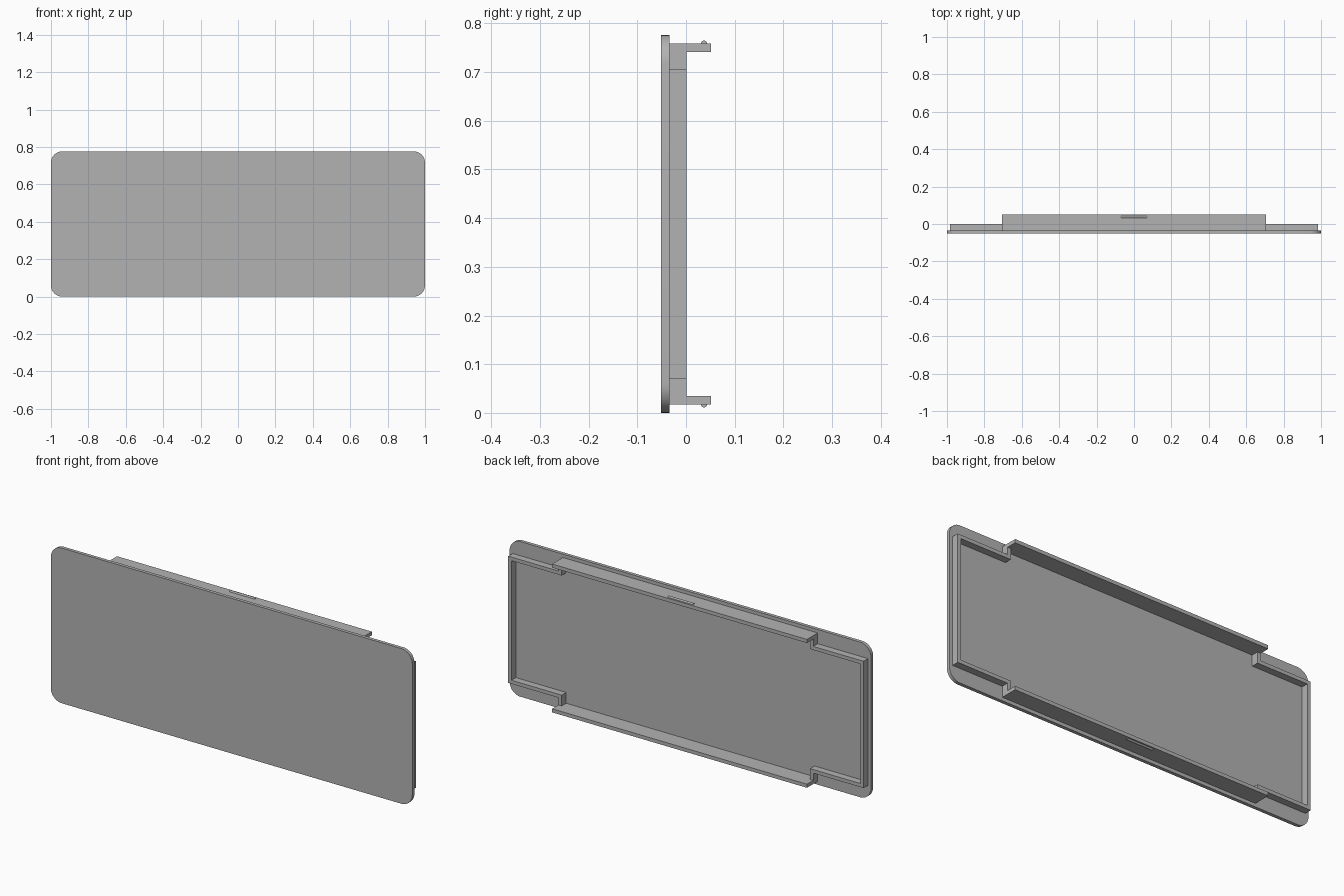
import bpy, bmesh, math

cube = bpy.data.objects.get("Cube")
if cube:
    bpy.data.objects.remove(cube, do_unlink=True)

grey = bpy.data.materials.new("plain grey")
grey.use_nodes = True
colour = (0.45, 0.45, 0.45, 1)
grey.diffuse_color = colour
grey.node_tree.nodes["Principled BSDF"].inputs["Base Color"].default_value = colour

HEIGHT, MID = 0.776, 0.388          # panel height and its centre line
Y_FRONT, Y_PANEL, Y_RIM, Y_LIP = -0.051, -0.034, 0.001, 0.051
WALL = 0.018
SIDE_X, SIDE_Z = 0.983, 0.317       # half size of the rim's wide part
LIP_X, LIP_Z = 0.705, 0.371         # half size of the rim's tall part


def finish(name, bm, smooth=False):
    bmesh.ops.recalc_face_normals(bm, faces=bm.faces)
    mesh = bpy.data.meshes.new(name)
    bm.to_mesh(mesh)
    bm.free()
    mesh.materials.append(grey)
    obj = bpy.data.objects.new(name, mesh)
    bpy.context.collection.objects.link(obj)
    if smooth:
        bpy.ops.object.select_all(action='DESELECT')
        obj.select_set(True)
        bpy.context.view_layer.objects.active = obj
        bpy.ops.object.shade_smooth_by_angle(angle=math.radians(30))
    return obj


def extrude(bm, faces, vec):
    new = bmesh.ops.extrude_face_region(bm, geom=faces)["geom"]
    verts = [g for g in new if isinstance(g, bmesh.types.BMVert)]
    bmesh.ops.translate(bm, verts=verts, vec=vec)


def prism(name, points, vec, smooth=False):
    bm = bmesh.new()
    face = bm.faces.new([bm.verts.new(p) for p in points])
    extrude(bm, [face], vec)
    return finish(name, bm, smooth)


# Front panel with rounded corners
RADIUS, STEPS = 0.06, 10
corners = []
for i, (sx, sz) in enumerate([(1, 1), (-1, 1), (-1, -1), (1, -1)]):
    for k in range(STEPS + 1):
        a = math.pi / 2 * (i + k / STEPS)
        corners.append((sx * (1 - RADIUS) + RADIUS * math.cos(a), Y_FRONT,
                        MID + sz * (MID - RADIUS) + RADIUS * math.sin(a)))
prism("front_panel", corners, (0, Y_PANEL - Y_FRONT, 0), True)


# Stepped wall running round the back of the panel
def outline(bm, inset):
    sx, sz, lx, lz = (v - inset for v in (SIDE_X, SIDE_Z, LIP_X, LIP_Z))
    quarter = [(sx, sz), (lx, sz), (lx, lz)]
    loop = quarter + [(-x, z) for x, z in reversed(quarter)]
    loop += [(-x, -z) for x, z in loop]
    return [bm.verts.new((x, Y_PANEL, MID + z)) for x, z in loop]


bm = bmesh.new()
outer, inner = outline(bm, 0), outline(bm, WALL)
count = len(outer)
ring = [bm.faces.new((outer[i], outer[(i + 1) % count],
                      inner[(i + 1) % count], inner[i])) for i in range(count)]
extrude(bm, ring, (0, Y_RIM - Y_PANEL, 0))
finish("back_rim", bm)

# Long lips and their small rounded snap ridges, above and below
RIDGE_X, RIDGE_Y, RIDGE_R = 0.07, 0.037, 0.006
for label, s in (("top", 1), ("bottom", -1)):
    z_out, z_in = MID + s * LIP_Z, MID + s * (LIP_Z - WALL)
    prism(label + "_lip",
          [(-LIP_X, Y_RIM, z_in), (-LIP_X, Y_LIP, z_in),
           (-LIP_X, Y_LIP, z_out), (-LIP_X, Y_RIM, z_out)],
          (2 * LIP_X, 0, 0))
    arc = [math.pi * k / 10 for k in range(11)]
    prism(label + "_snap_ridge",
          [(-RIDGE_X, RIDGE_Y + RIDGE_R * math.cos(a),
            z_out + s * RIDGE_R * math.sin(a)) for a in arc],
          (2 * RIDGE_X, 0, 0), True)
